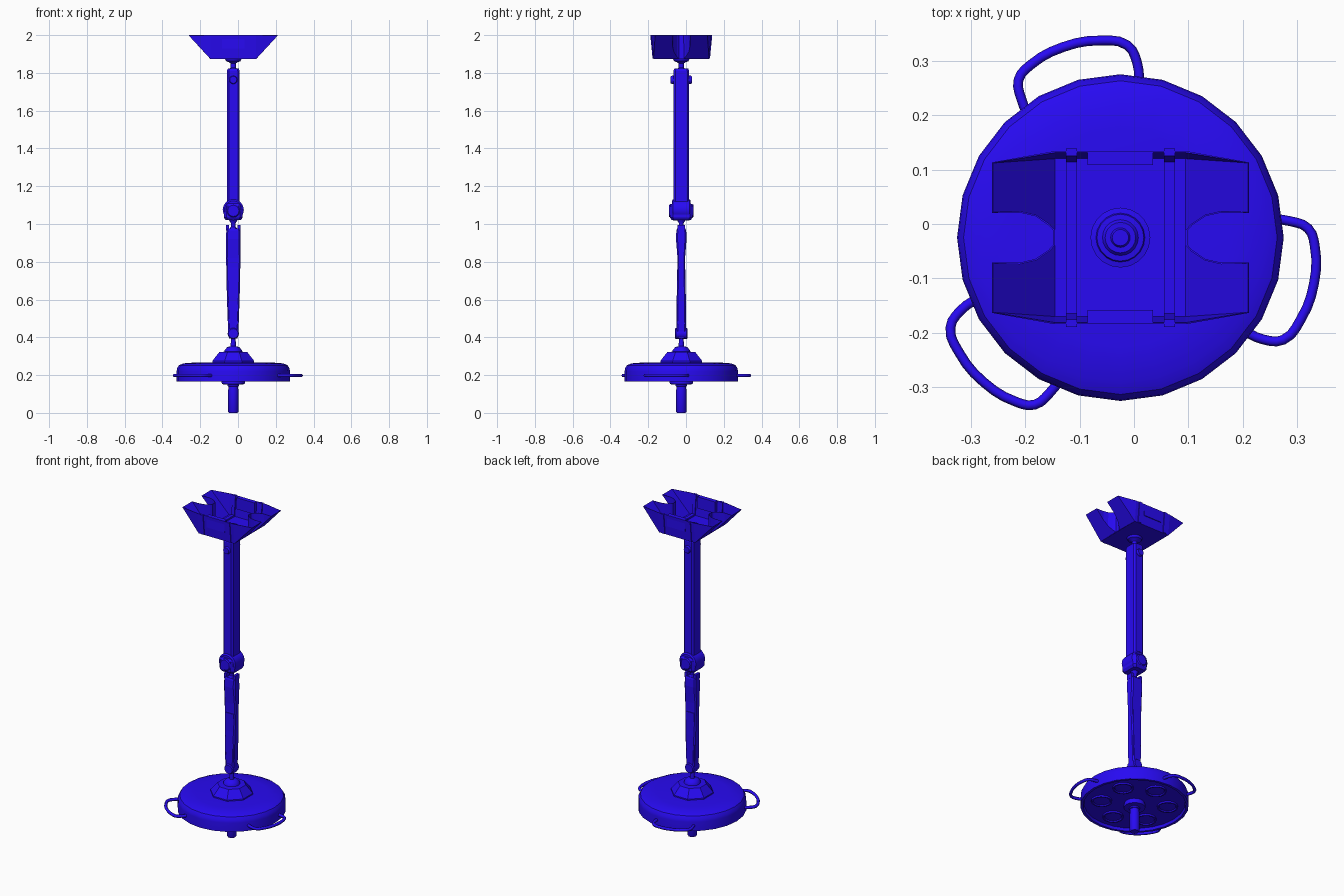
import bpy, bmesh, math
from mathutils import Vector, Matrix

if "Cube" in bpy.data.objects:
    bpy.data.objects.remove(bpy.data.objects["Cube"])

C = Vector((-0.025, -0.025, 0))          # common vertical axis of the lamp
blue = bpy.data.materials.new("blue_paint")
blue.diffuse_color = (0.021, 0.003, 0.9, 1)
blue.use_nodes = True
blue.node_tree.nodes["Principled BSDF"].inputs["Base Color"].default_value = blue.diffuse_color


def add(name, bm, smooth=None):
    bmesh.ops.recalc_face_normals(bm, faces=bm.faces)
    me = bpy.data.meshes.new(name)
    bm.to_mesh(me)
    bm.free()
    ob = bpy.data.objects.new(name, me)
    bpy.context.collection.objects.link(ob)
    me.materials.append(blue)
    ob.location = C
    if smooth:
        bpy.ops.object.select_all(action='DESELECT')
        ob.select_set(True)
        bpy.context.view_layer.objects.active = ob
        bpy.ops.object.shade_smooth_by_angle(angle=math.radians(smooth))
    return ob


def loft(name, rings, smooth=None):
    """Skin a list of equal-length closed rings and cap the ends."""
    bm = bmesh.new()
    vs = [[bm.verts.new(p) for p in r] for r in rings]
    n = len(rings[0])
    for a, b in zip(vs, vs[1:]):
        for i in range(n):
            j = (i + 1) % n
            bm.faces.new((a[i], a[j], b[j], b[i]))
    bm.faces.new(vs[0])
    bm.faces.new(vs[-1])
    return add(name, bm, smooth)


def lathe(name, profile, n, smooth=35, phase=0.0):
    return loft(name, [[(r * math.cos(phase + math.tau * i / n),
                         r * math.sin(phase + math.tau * i / n), z) for i in range(n)]
                       for r, z in profile], smooth)


def arm(name, sections, ch=0.3):
    """Chamfered rectangular arm: sections of (half x, half y, z)."""
    rings = []
    for x, y, z in sections:
        c = min(x, y) * ch
        rings.append([(x, y - c, z), (x - c, y, z), (c - x, y, z), (-x, y - c, z),
                      (-x, c - y, z), (c - x, -y, z), (x - c, -y, z), (x, c - y, z)])
    return loft(name, rings)


def pin(name, r, half, z, n=16):
    """Horizontal pivot along y with slightly chamfered ends."""
    return loft(name, [[(rr * math.cos(math.tau * i / n), y, z + rr * math.sin(math.tau * i / n))
                        for i in range(n)]
                       for rr, y in ((r * .85, -half), (r, -half + .006), (r, half - .006), (r * .85, half))], 35)


def box(name, x0, x1, y0, y1, z0, z1):
    return loft(name, [[(x0, y0, z), (x1, y0, z), (x1, y1, z), (x0, y1, z)] for z in (z0, z1)])


# Lamp head: round housing with recessed underside
lathe("lamp_housing", [(.06, .268), (.2, .267), (.265, .262), (.288, .252), (.298, .235), (.3, .22),
                       (.3, .166), (.285, .166), (.28, .182), (.05, .182)], 24)
for k in range(6):
    a = math.tau * (k + .5) / 6
    lens = lathe("lamp_lens", [(.058, .184), (.058, .172), (.05, .172), (.046, .178), (.02, .176)], 16)
    lens.location = C + Vector((.185 * math.cos(a), .185 * math.sin(a), 0))

# Sterile grip under the head
lathe("grip_flange", [(.055, .184), (.062, .165), (.06, .152), (.03, .15)], 16)
lathe("grip", [(.03, .153), (.03, .142), (.025, .14), (.027, .12), (.027, .006), (.023, 0)], 16)

# Hub above the head
lathe("hub_cone", [(.12, .26), (.12, .275), (.08, .322), (.05, .324)], 8, None, math.pi / 8)
lathe("hub_dome", [(.047, .318), (.045, .333), (.032, .348), (.014, .353), (.012, .41)], 16)

# Three carrying handles around the rim
path = [(.01, .255), (.006, .295), (-.012, .328), (-.06, .337), (-.13, .325),
        (-.19, .292), (-.212, .265), (-.207, .23), (-.19, .19)]
for k in range(3):
    cu = bpy.data.curves.new("rim_handle", 'CURVE')
    cu.dimensions = '3D'
    cu.bevel_depth = .009
    cu.bevel_resolution = 1
    cu.resolution_u = 3
    cu.use_fill_caps = True
    sp = cu.splines.new('BEZIER')
    sp.bezier_points.add(len(path) - 1)
    for bp, (x, y) in zip(sp.bezier_points, path):
        bp.co = (x - C.x, y - C.y, 0)
        bp.handle_left_type = bp.handle_right_type = 'AUTO'
    cu.materials.append(blue)
    h = bpy.data.objects.new("rim_handle", cu)
    bpy.context.collection.objects.link(h)
    h.location = C + Vector((0, 0, .198))
    h.rotation_euler.z = math.tau * k / 3

# Lower arm with wrist pivot and forked top
pin("wrist_pivot", .03, .033, .42)
arm("lower_arm", [(.022, .022, .395), (.028, .026, .42), (.028, .025, .45), (.034, .024, .62),
                  (.037, .019, .77), (.038, .02, .82), (.038, .028, .92), (.037, .026, .965), (.034, .022, .975)])
for s in (-1, 1):
    box("fork_tip", s * .038, s * .022, -.02, .02, .965, .995)
box("lower_arm_cover", -.028, .028, -.023, .023, .47, .76)
lathe("elbow_neck", [(.024, .97), (.013, .985), (.013, 1.005), (.022, 1.02), (.03, 1.03)], 12)

# Elbow joint
pin("elbow_pivot", .035, .066, 1.07)
pin("elbow_body", .056, .05, 1.075)
arm("elbow_collar", [(.04, .05, 1.02), (.05, .06, 1.035), (.05, .06, 1.095), (.034, .044, 1.115)])

# Upper arm and shoulder pivot
arm("upper_arm", [(.034, .042, 1.08), (.034, .042, 1.81), (.029, .037, 1.822)])
pin("shoulder_pivot", .022, .056, 1.763, 12)
lathe("shoulder_neck", [(.022, 1.82), (.014, 1.828), (.014, 1.85), (.022, 1.856), (.038, 1.862), (.045, 1.877)], 16)
lathe("mount_rings", [(.055, 1.876), (.055, 1.884), (.045, 1.886), (.043, 1.892), (.033, 1.893),
                      (.028, 1.9), (.018, 1.9), (.015, 1.906)], 20)

# Ceiling mount: open-topped tray with two flared lobes at each end
bm = bmesh.new()
XB, XT, YB, YM, YT, Z0, Z1 = .12, .234, .145, .156, .137, 1.876, 2.0
slope = lambda x: Z0 + (Z1 - Z0) * (x - XB) / (XT - XB)
notch = [(XT, .047), (.185, .049), (.155, .042), (.13, .025), (XB, .014)]


def face(*pts):
    bm.faces.new([bm.verts.new(p) for p in pts])


face((XB, YB, Z0), (-XB, YB, Z0), (-XB, -YB, Z0), (XB, -YB, Z0))
for sy in (-1, 1):
    face((-XB, sy * YB, Z0), (XB, sy * YB, Z0), (XB, sy * YM, Z1), (-XB, sy * YM, Z1))
    for sx in (-1, 1):
        P = lambda x, y, z: (sx * x, sy * y, z)
        face(P(XB, YB, Z0), P(XT, YT, Z1), *[P(x, y, slope(x)) for x, y in notch])
        face(P(XB, YB, Z0), P(XT, YT, Z1), P(XB, YM, Z1))
        for (xa, ya), (xb, yb) in zip(notch, notch[1:]):
            q = [P(xa, ya, slope(xa)), P(xb, yb, slope(xb)), P(xb, yb, Z1)]
            face(*(q if xa == XT else q + [P(xa, ya, Z1)]))
for sx in (-1, 1):
    face(*[(sx * XB, y, z) for y, z in ((-.014, Z0), (.014, Z0), (.014, Z1), (-.014, Z1))])
bmesh.ops.remove_doubles(bm, verts=bm.verts, dist=1e-4)
tray = add("ceiling_tray", bm)
sol = tray.modifiers.new("thickness", 'SOLIDIFY')
sol.thickness = .003

# Straps around the tray and end panels
for s in (-1, 1):
    x0, x1 = s * .09 - .01, s * .09 + .01
    box("tray_strap_floor", x0, x1, -YB - .004, YB + .004, Z0 - .001, Z0 + .01)
    for t in (-1, 1):
        loft("tray_strap_side", [[(x0, t * (y - .014), z), (x1, t * (y - .014), z), (x1, t * y, z), (x0, t * y, z)]
                                 for y, z in ((YB + .007, Z0), (YM + .008, Z1))])
        if s == 1:
            box("tray_end_panel", -.06, .06, t * .133, t * .157, 1.93, Z1)
